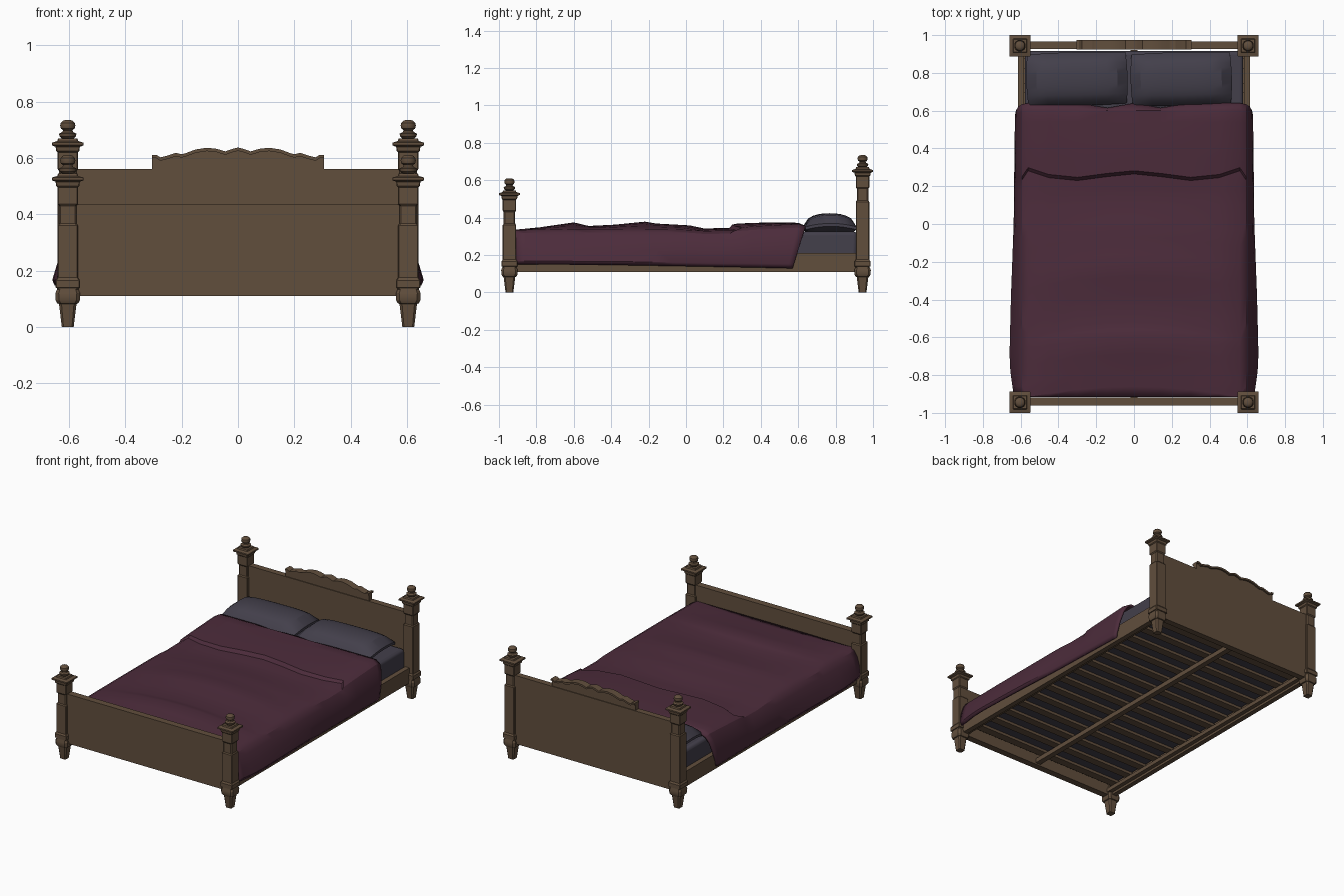
import bpy, bmesh, math
from mathutils import Matrix

if "Cube" in bpy.data.objects:
    bpy.data.objects.remove(bpy.data.objects["Cube"])


def mat(name, rgb):
    m = bpy.data.materials.new(name)
    m.diffuse_color = (*rgb, 1)
    m.use_nodes = True
    m.node_tree.nodes["Principled BSDF"].inputs["Base Color"].default_value = m.diffuse_color
    return m


WOOD = mat("brown wood", (0.120, 0.077, 0.046))
PLUM = mat("plum cloth", (0.073, 0.025, 0.044))
SLATE = mat("slate cloth", (0.056, 0.050, 0.070))


def finish(name, bm, m):
    bmesh.ops.recalc_face_normals(bm, faces=bm.faces)
    me = bpy.data.meshes.new(name)
    bm.to_mesh(me)
    bm.free()
    me.materials.append(m)
    ob = bpy.data.objects.new(name, me)
    bpy.context.collection.objects.link(ob)
    return ob


def box(name, x0, x1, y0, y1, z0, z1, m, bevel=0.0):
    bm = bmesh.new()
    bmesh.ops.create_cube(bm, size=1)
    for v in bm.verts:
        v.co.x = x0 if v.co.x < 0 else x1
        v.co.y = y0 if v.co.y < 0 else y1
        v.co.z = z0 if v.co.z < 0 else z1
    ob = finish(name, bm, m)
    if bevel:
        b = ob.modifiers.new("bevel", 'BEVEL')
        b.width, b.segments = bevel, 3
    return ob


def loft(bm, rings):
    rows = [[bm.verts.new(p) for p in r] for r in rings]
    n = len(rows[0])
    for a, b in zip(rows, rows[1:]):
        for i in range(n):
            j = (i + 1) % n
            bm.faces.new((a[i], a[j], b[j], b[i]))
    bm.faces.new(rows[0])
    bm.faces.new(rows[-1])


def square(cx, cy, z, h, c):
    k = h - c
    pts = [(h, -k), (h, k), (k, h), (-k, h), (-h, k), (-h, -k), (-k, -h), (k, -h)]
    return [(cx + x, cy + y, z) for x, y in pts]


def circle(cx, cy, z, r, n=12):
    return [(cx + r * math.cos(2 * math.pi * (i + .5) / n),
             cy + r * math.sin(2 * math.pi * (i + .5) / n), z) for i in range(n)]


def lerp(x, table):
    for (a, p), (b, q) in zip(table, table[1:]):
        if x <= b:
            return p + (q - p) * max(0, (x - a) / (b - a))
    return table[-1][1]


# Corner posts: tapered foot, bulb, square shaft, cap plate and turned finial
FOOT = [(0, .021, .006), (.082, .031, .009), (.084, .037, .012), (.095, .043, .012),
        (.12, .044, .012), (.133, .038, .01), (.138, .038, .004), (.14, .043, .003),
        (.165, .043, .003), (.175, .036, .003)]
SHAFT = [(.36, .036, .003), (.367, .031, .006), (.43, .031, .006), (.437, .036, .003),
         (.495, .036, .003), (.5, .041, .003), (.515, .043, .003), (.521, .056, .002),
         (.53, .056, .002), (.536, .037, .003), (.545, .034, .003)]
FINIAL = [(.544, .02), (.552, .03), (.562, .032), (.568, .02), (.574, .017), (.58, .025),
          (.59, .028), (.6, .026), (.607, .019), (.61, .01)]
for end, cy, lift in (("foot", -.944, 0), ("head", .944, .124)):
    for side, cx in (("left", -.604), ("right", .604)):
        bm = bmesh.new()
        prof = FOOT + [(z + lift, h, c) for z, h, c in SHAFT]
        loft(bm, [square(cx, cy, *p) for p in prof])
        loft(bm, [circle(cx, cy, z + lift, r) for z, r in FINIAL])
        finish(f"{end}_{side}_post", bm, WOOD)

# Boards and side rails
box("headboard", -.58, .58, .926, .966, .11, .56, WOOD)
box("footboard", -.58, .58, -.962, -.918, .11, .435, WOOD)
for side, s in (("left", -1), ("right", 1)):
    a, b = sorted((s * .582, s * .614))
    box(f"{side}_rail", a, b, -.93, .93, .11, .21, WOOD)
    a, b = sorted((s * .555, s * .585))
    box(f"{side}_ledge", a, b, -.92, .92, .125, .15, WOOD)

# Wavy crest on the headboard with an overhanging moulding
half = [(0, .637), (.02, .632), (.045, .623), (.075, .632), (.11, .636), (.15, .63),
        (.185, .617), (.2, .613), (.22, .618), (.25, .608), (.275, .602), (.29, .611), (.305, .611)]
wave = [(-x, z) for x, z in half[:0:-1]] + half


def crest(name, y0, y1, low):
    bm = bmesh.new()
    rings = [[(x, y0, low(z)), (x, y1, low(z)), (x, y1, z), (x, y0, z)] for x, z in wave]
    loft(bm, rings)
    finish(name, bm, WOOD)


crest("crest_panel", .931, .961, lambda z: .555)
crest("crest_moulding", .925, .973, lambda z: z - .012)

# Slats and centre beam below the mattress
for i in range(14):
    y = -.85 + i * 1.7 / 13
    box(f"slat_{i + 1}", -.585, .585, y - .026, y + .026, .15, .168, WOOD)
box("centre_beam", -.018, .018, -.92, .92, .12, .15, WOOD)

# Mattress
box("mattress", -.578, .578, -.914, .915, .168, .325, SLATE, .02)

# Blanket: rows along y, each a cross section draping down both sides
RIDGE = [(-.915, .335), (-.78, .348), (-.6, .374), (-.52, .355), (-.38, .362), (-.22, .378),
         (-.16, .368), (.02, .358), (.1, .341), (.235, .346), (.252, .368), (.45, .374),
         (.6, .372), (.64, .355)]
WIDTH = [(-.915, .636), (-.74, .66), (-.4, .652), (0, .637), (.64, .63)]
EDGE = [(-.915, .332), (-.6, .336), (0, .336), (.1, .327), (.235, .33), (.255, .345),
        (.6, .365), (.64, .355)]
HEM = [(-.915, .15), (-.3, .145), (.64, .128)]
FOLD = [(0, .03), (.15, .015), (.3, -.005), (.45, .01), (.57, .05)]
TOPEDGE = [(0, 0), (.14, -.025), (.3, 0), (.57, 0)]
ROWS = [-.915, -.86, -.78, -.69, -.6, -.56, -.52, -.38, -.28, -.22, -.16, -.07, .02, .1,
        .18, .235, .252, .35, .45, .54, .6, .64]
bm = bmesh.new()
grid = []
for y in ROWS:
    w, e, r, hem = (lerp(y, t) for t in (WIDTH, EDGE, RIDGE, HEM))
    right = []
    for x in (0, .14, .3, .45, .56):
        z = e + (r - e) * math.cos(x / .57 * math.pi / 2) ** .7
        # ridges bow toward the foot at the sides, fold and top edge wander
        if y > .6:
            yy = y + lerp(x, TOPEDGE)
        elif .2 < y < .3:
            yy = y + lerp(x, FOLD)
        elif -.9 < y < .05:
            yy = y - .06 * (x / .57) ** 2
        else:
            yy = y
        right.append((x, max(yy, -.915), z))
    back = max(0, (y - .25) / .39) ** 2
    for x, t in ((.592, .08), (.612, .25), (.5 * w + .31, .55), (w, .9), (w - .008, 1)):
        right.append((x, y - .07 * t * back, e + (hem - e) * t))
    grid.append([bm.verts.new((-x, yy, z)) for x, yy, z in right[:0:-1]]
                + [bm.verts.new(p) for p in right])
for a, b in zip(grid, grid[1:]):
    for i in range(len(a) - 1):
        bm.faces.new((a[i], a[i + 1], b[i + 1], b[i]))
blanket = finish("blanket", bm, PLUM)
# make the outer skin face up so thickness goes inward
if sum(p.normal.z for p in blanket.data.polygons) < 0:
    blanket.data.flip_normals()
sol = blanket.modifiers.new("thickness", 'SOLIDIFY')
sol.thickness, sol.offset = .013, -1


# Pillows: puffed cushions with a seam around the middle
def pillow(name, cx, cy, angle):
    bm = bmesh.new()
    bmesh.ops.create_cube(bm, size=2)
    bmesh.ops.subdivide_edges(bm, edges=bm.edges[:], cuts=9, use_grid_fill=True)
    for v in bm.verts:
        u, w, t = v.co
        puff = math.sqrt(max(0, (1 - abs(u) ** 5) * (1 - abs(w) ** 3)))
        v.co.x = u * .268 * (1 - .03 * w * w)
        v.co.y = w * .142 * (1 - .05 * u * u)
        rise = .018 * (1 - w * w)
        v.co.z = .343 + rise + t * (.008 + (.054 if t > 0 else .04) * puff)
    bm.transform(Matrix.Translation((cx, cy, 0)) @ Matrix.Rotation(angle, 4, 'Z'))
    finish(name, bm, SLATE)


pillow("left_pillow", -.302, .768, .025)
pillow("right_pillow", .25, .768, .025)

# Smooth shading with sharp edges kept
for ob in bpy.context.collection.objects:
    ob.select_set(True)
    bpy.context.view_layer.objects.active = ob
bpy.ops.object.shade_smooth_by_angle(angle=math.radians(30))
